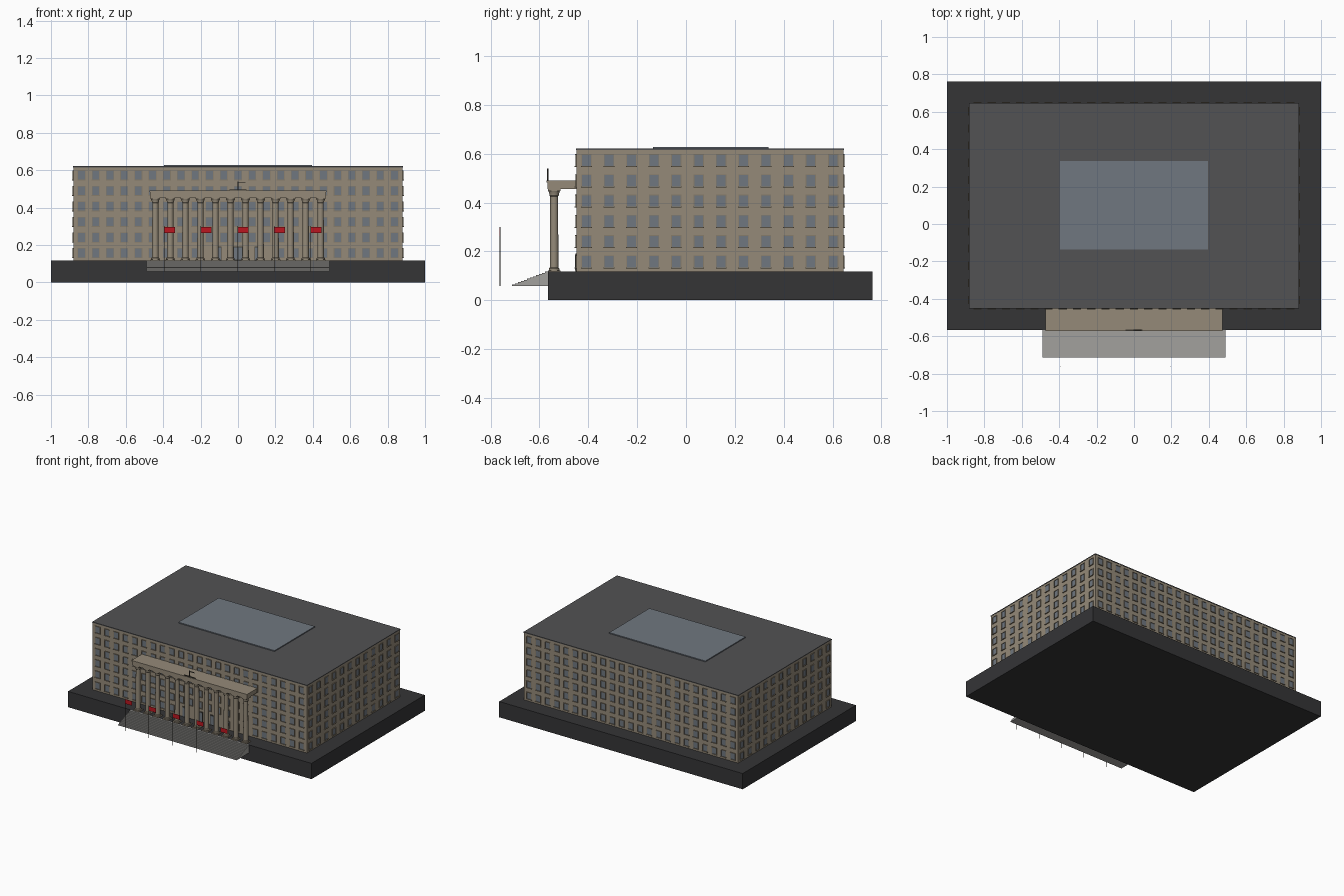
import bpy, bmesh, math
from mathutils import Matrix, Vector

if "Cube" in bpy.data.objects:
    bpy.data.objects.remove(bpy.data.objects["Cube"])


def material(name, r, g, b):
    m = bpy.data.materials.new(name)
    m.diffuse_color = (r, g, b, 1)
    m.use_nodes = True
    m.node_tree.nodes["Principled BSDF"].inputs["Base Color"].default_value = m.diffuse_color
    return m


STONE = material("stone", 0.30, 0.255, 0.19)
TRIM = material("trim", 0.24, 0.20, 0.145)
ROOF = material("roof_grey", 0.085, 0.085, 0.088)
BASE = material("dark_base", 0.035, 0.035, 0.037)
GLASS = material("glass", 0.16, 0.185, 0.215)
STEP = material("pale_step", 0.36, 0.355, 0.34)
RED = material("red_cloth", 0.5, 0.008, 0.014)
DARK = material("dark_metal", 0.06, 0.055, 0.045)


def add_box(bm, lo, hi, xf=Matrix.Identity(4)):
    lo, hi = Vector(lo), Vector(hi)
    m = xf @ Matrix.Translation((lo + hi) / 2) @ Matrix.Diagonal((*(hi - lo), 1))
    bmesh.ops.create_cube(bm, size=1, matrix=m)


def add_rod(bm, x, y, z0, z1, r, sides=6):
    bmesh.ops.create_cone(bm, cap_ends=True, segments=sides, radius1=r, radius2=r,
                          depth=z1 - z0, matrix=Matrix.Translation((x, y, (z0 + z1) / 2)))


def finish(bm, name, mat, smooth=False):
    me = bpy.data.meshes.new(name)
    bmesh.ops.recalc_face_normals(bm, faces=bm.faces)
    bm.to_mesh(me)
    bm.free()
    ob = bpy.data.objects.new(name, me)
    bpy.context.collection.objects.link(ob)
    me.materials.append(mat)
    if smooth:
        bpy.ops.object.select_all(action='DESELECT')
        ob.select_set(True)
        bpy.context.view_layer.objects.active = ob
        bpy.ops.object.shade_smooth_by_angle(angle=math.radians(35))
    return ob


def box(name, lo, hi, mat):
    bm = bmesh.new()
    add_box(bm, lo, hi)
    return finish(bm, name, mat)


# Main masses
G = 0.117
Y0, Y1, XW = -0.449, 0.645, 0.88
box("ground_plinth", (-1, -0.566, 0), (1, 0.763, G), BASE)
box("main_block", (-XW, Y0, G), (XW, Y1, 0.615), STONE)
box("roof_slab", (-XW - .002, Y0 - .002, 0.615), (XW + .002, Y1 + .002, 0.621), ROOF)
box("roof_skylight", (-0.395, -0.135, 0.621), (0.395, 0.337, 0.628), GLASS)

# Windows: each wall has a local frame, x along the wall and -y outwards
glass, trim = bmesh.new(), bmesh.new()
ROWS = [0.157 + 0.083 * i for i in range(6)]
DOORS = (-0.114, 0.0, 0.114)
yc = (Y0 + Y1) / 2
walls = [(Matrix.Translation((0, Y0, 0)), 23, 0.837),
         (Matrix.Translation((0, Y1, 0)) @ Matrix.Rotation(math.pi, 4, 'Z'), 23, 0.837),
         (Matrix.Translation((XW, yc, 0)) @ Matrix.Rotation(math.pi / 2, 4, 'Z'), 12, 0.505),
         (Matrix.Translation((-XW, yc, 0)) @ Matrix.Rotation(-math.pi / 2, 4, 'Z'), 12, 0.505)]
W, H = 0.018, 0.023
for k, (xf, count, span) in enumerate(walls):
    for i in range(count):
        x = -span + 2 * span * i / (count - 1)
        for r, z in enumerate(ROWS):
            if k == 0 and r == 0 and abs(x) < 0.16:
                continue
            add_box(glass, (x - W, -0.0015, z - H), (x + W, 0.002, z + H), xf)
            for s in (-1, 1):
                a, b = sorted((x + s * W, x + s * (W + .003)))
                add_box(trim, (a, -0.004, z - H), (b, 0.002, z + H), xf)
            add_box(trim, (x - W - .004, -0.007, z - H - .004), (x + W + .004, 0.002, z - H), xf)
            add_box(trim, (x - W - .003, -0.005, z + H), (x + W + .003, 0.002, z + H + .003), xf)
finish(glass, "window_panes", GLASS)
finish(trim, "window_surrounds", TRIM)

# Entrance doors behind the columns
panes, frames = bmesh.new(), bmesh.new()
for x in DOORS:
    add_box(frames, (x - .026, Y0 - .004, G), (x + .026, Y0 + .002, 0.192))
    for s in (-1, 1):
        add_box(panes, (x + s * .012 - .010, Y0 - .006, G + .004),
                (x + s * .012 + .010, Y0, 0.187))
finish(frames, "door_frames", DARK)
finish(panes, "door_panes", GLASS)

# Portico roof
box("portico_roof", (-0.47, -0.568, 0.455), (0.47, Y0, 0.482), STONE)
box("portico_cornice", (-0.474, -0.572, 0.482), (0.474, Y0, 0.490), STONE)

# Columns: lathed shaft with base and capital rings, square plates at both ends
profile = [(0, G), (.022, G + .005), (.022, G + .012), (.0175, G + .017), (.016, 0.425),
           (.019, 0.429), (.019, 0.434), (.024, 0.447), (0, 0.447)]
bm = bmesh.new()
plates = bmesh.new()
YC, SIDES, N = -0.540, 20, 12
for c in range(N):
    x = -0.442 + 0.884 * c / (N - 1)
    rings = [[bm.verts.new((x + r * math.cos(2 * math.pi * j / SIDES),
                            YC + r * math.sin(2 * math.pi * j / SIDES), z))
              for j in range(SIDES)] for r, z in profile[1:-1]]
    for a, b in zip(rings, rings[1:]):
        for j in range(SIDES):
            n = (j + 1) % SIDES
            bm.faces.new((a[j], a[n], b[n], b[j]))
    bm.faces.new(rings[0][::-1])
    bm.faces.new(rings[-1])
    for z0, z1 in ((G, G + .005), (0.447, 0.455)):
        add_box(plates, (x - .025, YC - .025, z0), (x + .025, YC + .025, z1))
finish(bm, "portico_columns", STONE, smooth=True)
finish(plates, "column_plates", STONE)

# Stairs: one stepped profile extruded sideways
STEPS, SX, YF, YB, ZB = 12, 0.488, -0.713, -0.566, 0.059
pts, dy, dz = [(YB, ZB), (YF, ZB)], (YB - YF) / STEPS, (G - ZB) / STEPS
for i in range(STEPS):
    pts += [(YF + i * dy, ZB + (i + 1) * dz), (YF + (i + 1) * dy, ZB + (i + 1) * dz)]
    if i < STEPS - 1:
        continue
bm = bmesh.new()
face = bm.faces.new([bm.verts.new((-SX, y, z)) for y, z in pts])
out = bmesh.ops.extrude_face_region(bm, geom=[face])["geom"]
bmesh.ops.translate(bm, vec=(2 * SX, 0, 0), verts=[v for v in out if isinstance(v, bmesh.types.BMVert)])
finish(bm, "entrance_stairs", STEP)

# Flags on thin poles in front of the stairs
poles, cloth = bmesh.new(), bmesh.new()
for i in range(5):
    x = -0.394 + 0.196 * i
    add_rod(poles, x, -0.762, ZB, 0.300, 0.0015)
    add_box(cloth, (x, -0.763, 0.263), (x + .057, -0.761, 0.296))
finish(poles, "flag_poles", DARK)
finish(cloth, "flags", RED)

# Plain finial standing on the portico edge
bm = bmesh.new()
add_rod(bm, 0, -0.567, 0.49, 0.54, 0.003, 8)
add_box(bm, (0, -0.569, 0.530), (0.04, -0.565, 0.535))
add_box(bm, (-0.045, -0.569, 0.49), (0.045, -0.565, 0.497))
finish(bm, "portico_finial", DARK)
